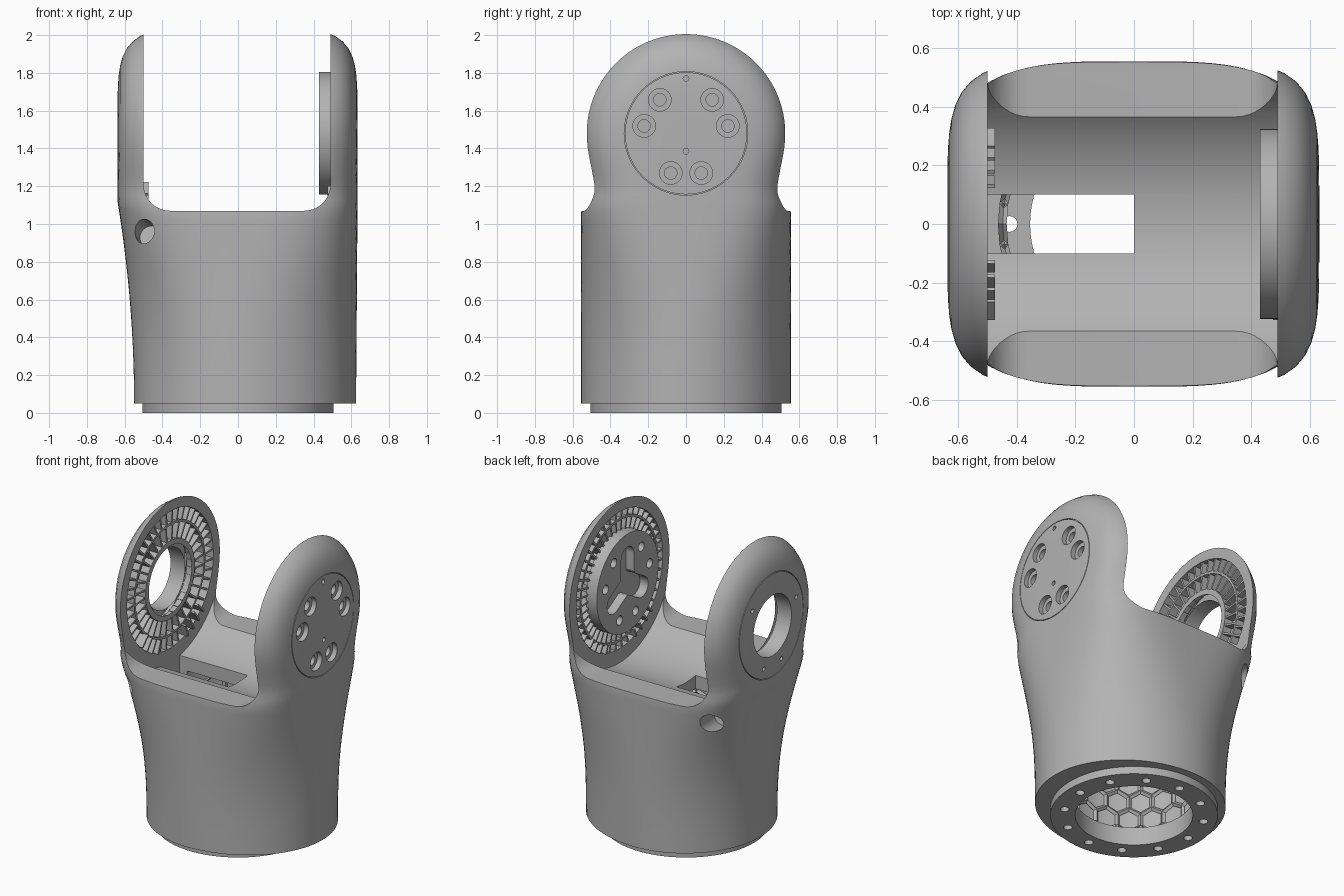
import bpy, bmesh, math
from math import sin, cos, pi, radians
from mathutils import Matrix, Vector

if "Cube" in bpy.data.objects:
    bpy.data.objects.remove(bpy.data.objects["Cube"])

grey = bpy.data.materials.new("plain_grey")
grey.use_nodes = True
grey.diffuse_color = (0.45, 0.45, 0.45, 1)
grey.node_tree.nodes["Principled BSDF"].inputs["Base Color"].default_value = grey.diffuse_color

HUB = 1.48            # height of the joint axis
LEFT, RIGHT = -0.5, 0.49   # inner faces of the two ears (by x)


def finish(name, bm):
    bmesh.ops.remove_doubles(bm, verts=bm.verts, dist=1e-5)
    bmesh.ops.recalc_face_normals(bm, faces=bm.faces)
    me = bpy.data.meshes.new(name)
    bm.to_mesh(me)
    bm.free()
    me.materials.append(grey)
    ob = bpy.data.objects.new(name, me)
    bpy.context.collection.objects.link(ob)
    return ob


def select(ob):
    bpy.ops.object.select_all(action='DESELECT')
    ob.select_set(True)
    bpy.context.view_layer.objects.active = ob


def smooth(ob):
    select(ob)
    bpy.ops.object.shade_smooth_by_angle(angle=radians(30))


def cut(ob, cutter):
    mod = ob.modifiers.new("cut", 'BOOLEAN')
    mod.operation, mod.solver, mod.object = 'DIFFERENCE', 'EXACT', cutter
    select(ob)
    bpy.ops.object.modifier_apply(modifier=mod.name)
    bpy.data.objects.remove(cutter)


def rod(a, b, r, n=32, name="cutter"):
    a, b = Vector(a), Vector(b)
    m = Matrix.Translation((a + b) / 2) @ (b - a).to_track_quat('Z', 'Y').to_matrix().to_4x4()
    bm = bmesh.new()
    bmesh.ops.create_cone(bm, cap_ends=True, segments=n, radius1=r, radius2=r,
                          depth=(b - a).length, matrix=m)
    return finish(name, bm)


def box(lo, hi, name="cutter"):
    lo, hi = Vector(lo), Vector(hi)
    bm = bmesh.new()
    bmesh.ops.create_cube(bm, size=1, matrix=Matrix.Translation((lo + hi) / 2) @ Matrix.Diagonal((*(hi - lo), 1)))
    return finish(name, bm)


def tube(x0, x1, r0, r1, name="cutter", n=72):
    """Ring round the joint axis."""
    bm = bmesh.new()
    prof = [(x0, r0), (x1, r0), (x1, r1), (x0, r1)]
    rows = [[bm.verts.new((x, r * cos(2 * pi * i / n), HUB + r * sin(2 * pi * i / n))) for x, r in prof]
            for i in range(n)]
    for i in range(n):
        a, b = rows[i], rows[(i + 1) % n]
        for k in range(4):
            j = (k + 1) % 4
            bm.faces.new((a[k], a[j], b[j], b[k]))
    return finish(name, bm)


def on_hub(x, r, deg):
    return Vector((x, r * cos(radians(deg)), HUB + r * sin(radians(deg))))


# Outer shell: round at the foot, squarer upwards, then swept over the joint axis
N = 96


def ease(t):
    t = min(1, max(0, t))
    return t * t * (3 - 2 * t)


def section(z):
    t = min(1, max(0, (z - 0.05) / 1.07))
    n = 2 + 2 * t ** 3 + ease((z - 1.1) / 0.35)
    left, right = 0.55 + 0.088 * t * t, 0.625 + 0.008 * t
    b = 0.556 - 0.022 * ease((z - 1.05) / 0.13) + 0.028 * ease((z - 1.18) / 0.3)
    pts = []
    for i in range(N):
        c, s = cos(2 * pi * i / N), sin(2 * pi * i / N)
        a = right if c > 0 else left
        r = (abs(c / a) ** n + abs(s / b) ** n) ** (-1 / n)
        pts.append((r * c, r * s))
    return pts


bm = bmesh.new()
levels = [0.05 + (HUB - 0.05) * k / 40 for k in range(41)]
rings = [[bm.verts.new((x, y, z)) for x, y in section(z)] for z in levels]
for a, b in zip(rings, rings[1:]):
    for i in range(N):
        j = (i + 1) % N
        bm.faces.new((a[i], a[j], b[j], b[i]))
bm.faces.new(rings[0][::-1])
half = section(HUB)[:N // 2 + 1]
arcs = [[bm.verts.new((x, y * cos(pi * k / 48), HUB + y * sin(pi * k / 48))) for x, y in half]
        for k in range(49)]
for a, b in zip(arcs, arcs[1:]):
    for i in range(N // 2):
        bm.faces.new((a[i], a[i + 1], b[i + 1], b[i]))
bmesh.ops.remove_doubles(bm, verts=bm.verts, dist=1e-4)
bmesh.ops.dissolve_degenerate(bm, edges=bm.edges, dist=1e-5)
body = finish("fork_body", bm)

# Gap between the ears, with rounded lower corners
R, base = 0.14, 1.07
gap = [(LEFT, 2.3)]
gap += [(LEFT + R - R * cos(a), base + R - R * sin(a)) for a in (pi / 2 * k / 10 for k in range(11))]
gap += [(RIGHT - R + R * sin(a), base + R - R * cos(a)) for a in (pi / 2 * k / 10 for k in range(11))]
gap += [(RIGHT, 2.3)]
bm = bmesh.new()
face = bm.faces.new([bm.verts.new((x, -1, z)) for x, z in gap])
ext = bmesh.ops.extrude_face_region(bm, geom=[face])
bmesh.ops.translate(bm, vec=(0, 2, 0), verts=[v for v in ext["geom"] if isinstance(v, bmesh.types.BMVert)])
cut(body, finish("cutter", bm))

# Trough, inner cavity with a floor ring, cable slot
cut(body, rod((LEFT, 0, HUB), (RIGHT, 0, HUB), 0.55, 96))
cut(body, rod((0, 0, 0.12), (0, 0, 0.85), 0.457, 72))
cut(body, rod((0, 0, -0.1), (0, 0, 0.3), 0.355, 72))
cut(body, box((-0.5, -0.1, 0.7), (0, 0.1, 1.2)))

# Ribbed pockets on the inner ear faces, bore and plate seams
cut(body, tube(-0.56, -0.45, 0.26, 0.455))
cut(body, tube(0.44, 0.55, 0.30, 0.455))
cut(body, rod((-0.8, 0, HUB), (-0.4, 0, HUB), 0.2, 64))
cut(body, tube(-0.53, -0.45, 0.15, 0.225))
cut(body, tube(-0.7, -0.615, 0.335, 0.339))
cut(body, tube(0.612, 0.7, 0.323, 0.327))
for deg in (40, 160, 250, 290):
    cut(body, rod(on_hub(-0.7, 0.27, deg), on_hub(-0.6, 0.27, deg), 0.014, 16))

# Counterbored screw holes on the right outer face
screws = [10, 52, 128, 170, 249, 291]
for deg in screws:
    cut(body, rod(on_hub(0.7, 0.225, deg), on_hub(0.6, 0.225, deg), 0.06))
    cut(body, rod(on_hub(0.7, 0.225, deg), on_hub(0.57, 0.225, deg), 0.033))
for z in (1.77, 1.385):
    cut(body, rod((0.7, 0, z), (0.6, 0, z), 0.015, 16))

# Slanted side holes, front and back
for s in (-1, 1):
    cut(body, rod((-0.53, s * 0.62, 0.99), (-0.46, s * 0.26, 0.93), 0.06))

# Foot flange with a bolt circle that passes through the floor ring
flange = rod((0, 0, 0), (0, 0, 0.06), 0.505, 96, "foot_flange")
cut(flange, rod((0, 0, -0.1), (0, 0, 0.2), 0.355, 72))
for k in range(12):
    p = Vector((cos(pi * k / 6), sin(pi * k / 6), 0)) * 0.425
    for part in (flange, body):
        cut(part, rod(p - Vector((0, 0, 0.1)), p + Vector((0, 0, 0.2)), 0.027, 20))
smooth(flange)
smooth(body)

# Honeycomb ribs on the cavity wall
bm = bmesh.new()
cols = 20
w = 2 * pi / cols
h = w * 0.45 / math.sqrt(3)
for row in range(5):
    for c in range(cols):
        mid, z0 = (c + 0.5 * (row % 2)) * w, 0.22 + row * 1.5 * h
        hexa = []
        for k in range(6):
            a = radians(60 * k + 30)
            th = mid + h * cos(a) / 0.45
            hexa.append(bm.verts.new((0.45 * cos(th), 0.45 * sin(th), z0 + h * sin(a))))
        bm.faces.new(hexa)
comb = finish("honeycomb_ribs", bm)
wire = comb.modifiers.new("ribs", 'WIREFRAME')
wire.thickness = 0.03


# Radial ribs inside the ears; the lower ones end in teeth over the trough
def ribs(name, x0, x1, r0, r1, count, tooth):
    bm = bmesh.new()
    for k in range(count):
        a = 2 * pi * (k + 0.5) / count
        e0, e1 = x0, x1
        if sin(a) < -0.62 and abs(cos(a)) > 0.22:
            e0, e1 = min(x0, x0 + tooth), max(x1, x1 + tooth)
        m = (Matrix.Translation((0, 0, HUB)) @ Matrix.Rotation(a - pi / 2, 4, 'X')
             @ Matrix.Translation(((e0 + e1) / 2, 0, (r0 + r1) / 2))
             @ Matrix.Diagonal((e1 - e0, 0.012, r1 - r0, 1)))
        bmesh.ops.create_cube(bm, size=1, matrix=m)
    finish(name, bm)


ribs("left_outer_ribs", -0.562, -0.505, 0.37, 0.458, 44, 0.03)
ribs("left_inner_ribs", -0.562, -0.505, 0.255, 0.37, 32, 0)
ribs("right_outer_ribs", 0.495, 0.552, 0.40, 0.458, 44, -0.02)
ribs("right_inner_ribs", 0.495, 0.552, 0.295, 0.40, 44, 0)
smooth(tube(-0.562, -0.503, 0.36, 0.375, "left_rib_ring"))
smooth(tube(0.493, 0.552, 0.395, 0.41, "right_rib_ring"))

# Drive disc on the right ear with a three-armed recess and screw holes
disc = rod((0.43, 0, HUB), (0.51, 0, HUB), 0.325, 96, "drive_disc")
cut(disc, rod((0.4, 0, HUB), (0.49, 0, HUB), 0.085))
for deg in (90, 210, 330):
    cut(disc, rod(on_hub(0.4, 0.17, deg), on_hub(0.49, 0.17, deg), 0.068))
    arm = box((0.4, 0, -0.068), (0.49, 0.17, 0.068))
    arm.data.transform(Matrix.Translation((0, 0, HUB)) @ Matrix.Rotation(radians(deg), 4, 'X'))
    cut(disc, arm)
for deg in screws:
    cut(disc, rod(on_hub(0.4, 0.235, deg), on_hub(0.48, 0.235, deg), 0.03, 24))
smooth(disc)
